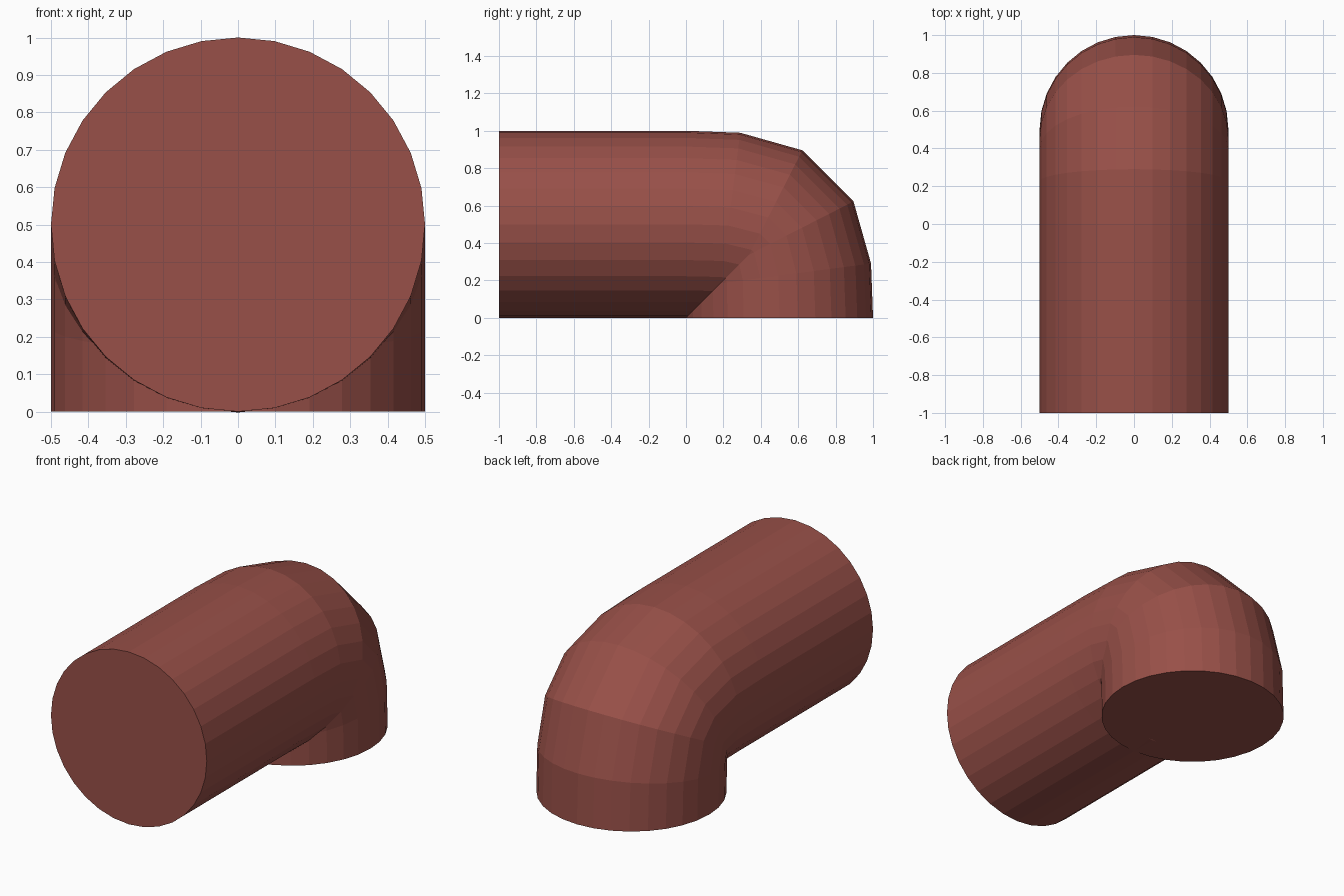
import bpy, bmesh, math

if "Cube" in bpy.data.objects:
    bpy.data.objects.remove(bpy.data.objects["Cube"])

SIDES, RADIUS = 32, 0.5

mat = bpy.data.materials.new("brick red")
mat.diffuse_color = (0.314, 0.08, 0.065, 1)
mat.use_nodes = True
mat.node_tree.nodes["Principled BSDF"].inputs["Base Color"].default_value = mat.diffuse_color

# Sweep path: (y, z, downward tilt in degrees) of each ring centre
half = [(0.0, 0.5, 0), (0.225, 0.4935, 7.5), (0.395, 0.45, 27)]
path = [(-1.0, 0.5, 0)] + half + [(z, y, 90 - a) for y, z, a in reversed(half)]

bm = bmesh.new()
rings = []
for y, z, tilt in path:
    t = math.radians(tilt)
    ring = []
    for i in range(SIDES):
        a = 2 * math.pi * i / SIDES
        up = RADIUS * math.cos(a)
        ring.append(bm.verts.new((RADIUS * math.sin(a),
                                  y + up * math.sin(t),
                                  z + up * math.cos(t))))
    rings.append(ring)

# Pipe wall
for r0, r1 in zip(rings, rings[1:]):
    for i in range(SIDES):
        j = (i + 1) % SIDES
        bm.faces.new((r0[i], r1[i], r1[j], r0[j]))

# Closed ends
bm.faces.new(rings[0])
bm.faces.new(list(reversed(rings[-1])))

mesh = bpy.data.meshes.new("elbow_pipe")
bm.to_mesh(mesh)
bm.free()
mesh.materials.append(mat)
pipe = bpy.data.objects.new("elbow_pipe", mesh)
bpy.context.collection.objects.link(pipe)
